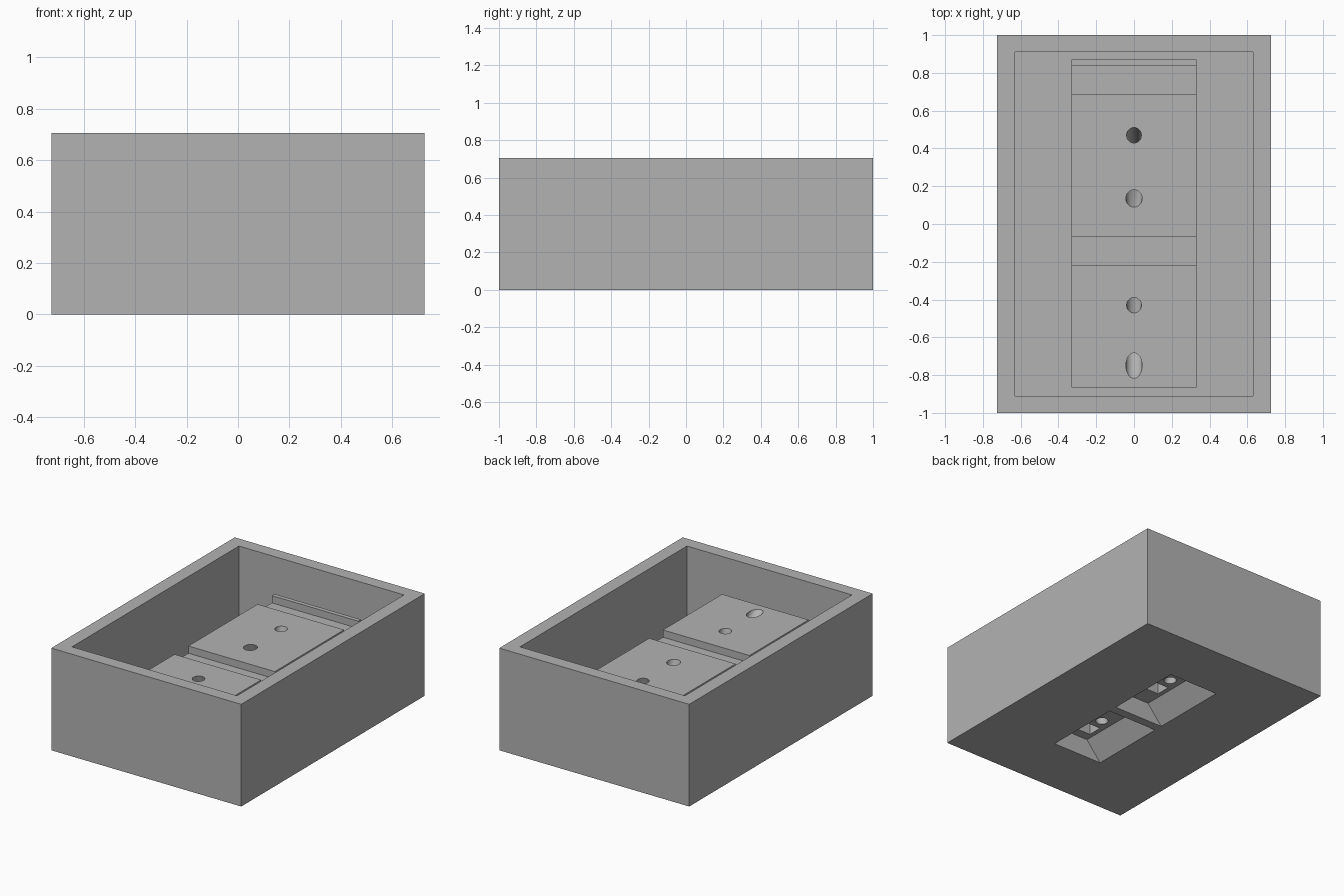
import bpy
import bmesh
from mathutils import Vector

old = bpy.data.objects.get("Cube")
if old:
    bpy.data.objects.remove(old, do_unlink=True)

grey = bpy.data.materials.new("mid grey")
grey.use_nodes = True
COLOUR = (0.45, 0.45, 0.45, 1)
grey.diffuse_color = COLOUR
grey.node_tree.nodes["Principled BSDF"].inputs["Base Color"].default_value = COLOUR


def finish(name, bm):
    bmesh.ops.recalc_face_normals(bm, faces=bm.faces)
    mesh = bpy.data.meshes.new(name)
    bm.to_mesh(mesh)
    bm.free()
    mesh.materials.append(grey)
    obj = bpy.data.objects.new(name, mesh)
    bpy.context.collection.objects.link(obj)
    return obj


def prism(name, profile, offset):
    """Extrude a closed profile of 3D points along an offset."""
    bm = bmesh.new()
    face = bm.faces.new([bm.verts.new(p) for p in profile])
    new = bmesh.ops.extrude_face_region(bm, geom=[face])["geom"]
    bmesh.ops.translate(bm, vec=offset,
                        verts=[v for v in new if isinstance(v, bmesh.types.BMVert)])
    return finish(name, bm)


def box(name, hx, y0, y1, z0, z1):
    return prism(name, [(-hx, y0, z0), (hx, y0, z0), (hx, y1, z0), (-hx, y1, z0)],
                 (0, 0, z1 - z0))


def bore(name, start, end, radius, tail):
    """Slanted round cutter, lengthened above its start and past its end."""
    a, b = Vector((0, *start)), Vector((0, *end))
    way = (b - a).normalized()
    a, b = a - way * 0.1, b + way * tail
    bm = bmesh.new()
    bmesh.ops.create_cone(bm, cap_ends=True, segments=32, radius1=radius,
                          radius2=radius, depth=(b - a).length)
    bmesh.ops.rotate(bm, verts=bm.verts,
                     matrix=Vector((0, 0, 1)).rotation_difference(way).to_matrix())
    bmesh.ops.translate(bm, verts=bm.verts, vec=(a + b) / 2)
    return finish(name, bm)


def combine(target, tool, operation):
    tool.hide_render = True
    mod = target.modifiers.new(tool.name, 'BOOLEAN')
    mod.operation, mod.solver, mod.object = operation, 'EXACT', tool
    bpy.context.view_layer.objects.active = target
    bpy.ops.object.modifier_apply(modifier=mod.name)
    bpy.data.objects.remove(tool, do_unlink=True)


TOP, GROOVE, CEILING, RECESS = 0.47, 0.42, 0.13, 0.25

# Open tray
tray = box("sensor_tray", 0.725, -1, 1, 0, 0.705)
combine(tray, box("tray_hollow", 0.63, -0.91, 0.91, 0.1, 0.9), 'DIFFERENCE')

# Raised bed with two cross grooves and a rear ridge
steps = [(-0.865, 0.05), (-0.865, TOP), (-0.22, TOP), (-0.22, GROOVE),
         (-0.07, GROOVE), (-0.07, TOP), (0.685, TOP), (0.685, GROOVE),
         (0.84, GROOVE), (0.84, TOP), (0.87, TOP), (0.87, 0.05)]
combine(tray, prism("bed", [(-0.33, y, z) for y, z in steps], (0.66, 0, 0)), 'UNION')

# Tapered underside pockets, each with a square recess and two slanted bores
pockets = [
    # pocket front, recess front, recess bore top, ceiling bore top and exit
    (-0.565, -0.5, -0.75, -0.43, -0.32),
    (0.045, 0.18, 0.135, 0.47, 0.36),
]
for front, recess, bore_in, exit_top, exit_low in pockets:
    slope = 0.11 / CEILING
    low = -0.05
    wide = 0.19 - slope * low
    section = [(-wide, front, low), (wide, front, low),
               (0.08, front, CEILING), (-0.08, front, CEILING)]
    cutters = [
        prism("pocket", section, (0, 0.548, 0)),
        box("recess", 0.05, recess, recess + 0.1, CEILING - 0.02, RECESS),
        bore("recess_bore", (bore_in, TOP), (recess + 0.05, 0.22), 0.043, 0),
        bore("ceiling_bore", (exit_top, TOP), (exit_low, CEILING), 0.039, 0.03),
    ]
    for cutter in cutters:
        combine(tray, cutter, 'DIFFERENCE')

# Smooth bores, sharp edges elsewhere
bpy.ops.object.select_all(action='DESELECT')
tray.select_set(True)
bpy.context.view_layer.objects.active = tray
bpy.ops.object.shade_smooth_by_angle()
